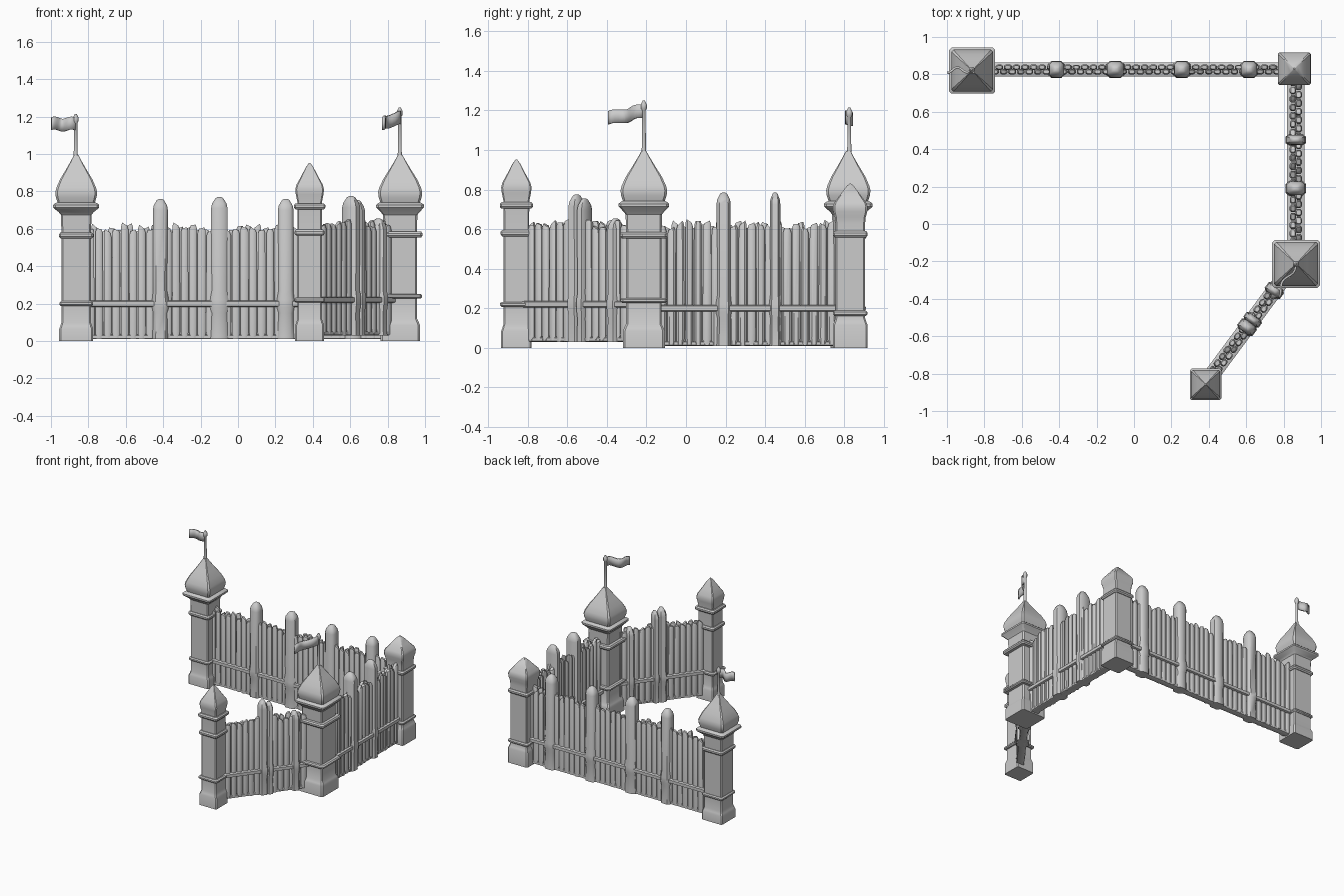
import bpy, bmesh, math, random
from mathutils import Vector, Matrix

if "Cube" in bpy.data.objects:
    bpy.data.objects.remove(bpy.data.objects["Cube"])

random.seed(7)


def finish(bm, name, angle=35):
    bmesh.ops.recalc_face_normals(bm, faces=bm.faces)
    me = bpy.data.meshes.new(name)
    bm.to_mesh(me)
    bm.free()
    me.shade_smooth()
    me.set_sharp_from_angle(angle=math.radians(angle))
    ob = bpy.data.objects.new(name, me)
    bpy.context.collection.objects.link(ob)
    return ob


def loft(bm, rows, mat, chamfer=0.12, slant=0.0):
    """Stack chamfered rectangles (half_x, half_y, z) into a closed solid."""
    k = 1 - chamfer
    shape = [(1, -k), (1, k), (k, 1), (-k, 1), (-1, k), (-1, -k), (-k, -1), (k, -1)]
    rings = []
    for i, (hx, hy, z) in enumerate(rows):
        s = slant if i >= len(rows) - 2 else 0
        rings.append([bm.verts.new(mat @ Vector((hx * a, hy * b, z + s * a))) for a, b in shape])
    for r0, r1 in zip(rings, rings[1:]):
        for i in range(8):
            j = (i + 1) % 8
            bm.faces.new((r0[i], r0[j], r1[j], r1[i]))
    bm.faces.new(rings[0][::-1])
    bm.faces.new(rings[-1])


def band(h, out, z, t=0.016):
    """Profile rows of a rounded moulding around a column of half width h."""
    return [(h, z - t), (out - 0.008, z - t), (out, z - t * 0.4),
            (out, z + t * 0.4), (out - 0.008, z + t), (h, z + t)]


def tower(name, x, y, col, base, base_z, low, high, rows_top):
    rows = [(base, 0.0), (base, base_z - 0.015), (base - 0.006, base_z), (col, base_z + 0.02)]
    rows += band(col, low[1], low[0], 0.013) + band(col, high[1], high[0]) + rows_top
    bm = bmesh.new()
    loft(bm, [(h, h, z) for h, z in rows], Matrix.Translation((x, y, 0)), 0.1)
    finish(bm, name, 30)


def flag(name, x, y, top, direction, length, droop):
    # pole with a rounded finial
    bm = bmesh.new()
    loft(bm, [(r, r, z) for r, z in ((0.014, 0.95), (0.01, 1.02), (0.009, top - 0.05),
         (0.015, top - 0.04), (0.015, top - 0.02), (0.005, top))],
         Matrix.Translation((x, y, 0)), 0.55)
    finish(bm, name + "_pole", 50)
    # waving cloth
    d = Vector((direction[0], direction[1], 0)).normalized()
    side = Vector((-d.y, d.x, 0))
    bm = bmesh.new()
    n, cols = 12, []
    for i in range(n + 1):
        t = i / n
        p = Vector((x, y, 0)) + d * (length * t) + side * (0.014 * math.sin(t * 8))
        mid = top - 0.055 - droop * t + 0.006 * math.sin(t * 9)
        cols.append([bm.verts.new(p + Vector((0, 0, mid + h))) for h in (0.034, 0, -0.034)])
    for a, b in zip(cols, cols[1:]):
        for j in range(2):
            bm.faces.new((a[j], b[j], b[j + 1], a[j + 1]))
    ob = finish(bm, name + "_cloth", 60)
    sol = ob.modifiers.new("thickness", "SOLIDIFY")
    sol.thickness, sol.offset = 0.012, 0


def fence(name, p, q, height, depth, posts, bottom=0.01, rail_z=0.2):
    p, q = Vector((*p, 0)), Vector((*q, 0))
    run = q - p
    length = run.length
    rot = Matrix.Rotation(math.atan2(run.y, run.x), 4, 'Z')

    def at(s, off=0):
        return Matrix.Translation(p) @ rot @ Matrix.Translation((s, off, 0))

    # two staggered rows of rough planks
    bm = bmesh.new()
    n = round(length / 0.046)
    pitch = length / n
    for row in (-1, 1):
        for i in range(n):
            s = (i + 0.5 + 0.25 * row) * pitch
            top = height + random.uniform(-0.022, 0.018)
            hx = pitch * random.uniform(0.44, 0.49)
            hy = depth * random.uniform(0.44, 0.5)
            low = bottom + random.uniform(0, 0.012)
            loft(bm, [(hx * 0.85, hy, low), (hx, hy, low + 0.03),
                      (hx * 0.96, hy, top - 0.02), (hx * 0.65, hy * 0.65, top)],
                 at(s, row * depth * 0.4), 0.5, random.uniform(-0.012, 0.012))
    finish(bm, name + "_planks", 40)

    # rail running through, visible on both faces, and a ground sill
    bm = bmesh.new()
    along = at(0) @ Matrix.Rotation(math.pi / 2, 4, 'Y')
    for z, h, r in ((rail_z, 0.017, depth + 0.008), (bottom + 0.012, 0.012, depth * 0.8)):
        loft(bm, [(h, r, 0), (h, r, length)],
             Matrix.Translation((0, 0, z)) @ along, 0.3)
    finish(bm, name + "_rails", 50)

    # taller posts with blunt tips
    bm = bmesh.new()
    for s, top, w in posts:
        d = depth + 0.012
        loft(bm, [(w, d, bottom), (w * 0.92, d * 0.95, 0.15), (w * 1.06, d * 1.1, rail_z - 0.02),
                  (w * 1.06, d * 1.1, rail_z + 0.02), (w * 0.92, d * 0.95, 0.27),
                  (w * 0.95, d, top - 0.06), (w * 0.85, d * 0.85, top - 0.035),
                  (w * 0.45, d * 0.45, top - 0.006), (w * 0.2, d * 0.2, top)], at(s), 0.4)
    finish(bm, name + "_posts", 45)


def big_roof(col, eave, bulge):
    """Flared cornice and curved onion-like pyramid."""
    return [(col, 0.675), (col + 0.012, 0.69), (eave - 0.01, 0.705), (eave, 0.715), (eave, 0.728),
            (eave - 0.012, 0.738), (bulge - 0.012, 0.742), (bulge - 0.003, 0.77), (bulge, 0.795),
            (bulge - 0.006, 0.82), (bulge * 0.77, 0.865), (bulge * 0.5, 0.915),
            (bulge * 0.27, 0.96), (0.012, 0.995)]


# towers
tower("left_flag_tower", -0.865, 0.82, 0.079, 0.091, 0.08, (0.2, 0.09), (0.565, 0.092),
      big_roof(0.082, 0.123, 0.112))
tower("right_flag_tower", 0.867, -0.213, 0.09, 0.106, 0.1, (0.24, 0.118), (0.57, 0.12),
      big_roof(0.092, 0.128, 0.118))
tower("corner_tower", 0.857, 0.83, 0.075, 0.088, 0.13, (0.175, 0.088), (0.575, 0.088),
      [(0.075, 0.63), (0.078, 0.66), (0.086, 0.69), (0.087, 0.715), (0.08, 0.735),
       (0.05, 0.775), (0.02, 0.815), (0.004, 0.83)])
tower("front_tower", 0.383, -0.857, 0.065, 0.077, 0.1, (0.22, 0.082), (0.58, 0.08),
      [(0.065, 0.69)] + band(0.066, 0.084, 0.72) +
      [(0.066, 0.745), (0.074, 0.785), (0.077, 0.81), (0.071, 0.835), (0.046, 0.88),
       (0.02, 0.93), (0.004, 0.952)])

# flags
flag("left_flag", -0.868, 0.825, 1.215, (-1, -0.02), 0.13, 0.0)
flag("right_flag", 0.865, -0.213, 1.25, (-0.5, -0.85), 0.2, 0.035)

# fences between the towers
fence("back_fence", (-0.8, 0.826), (0.8, 0.826), 0.608, 0.03,
      [(0.385, 0.76, 0.042), (0.7, 0.77, 0.046), (1.055, 0.76, 0.044), (1.415, 0.76, 0.044)])
fence("side_fence", (0.865, 0.77), (0.865, -0.13), 0.625, 0.038,
      [(0.32, 0.785, 0.028), (0.58, 0.785, 0.038)])
fence("angled_fence", (0.81, -0.275), (0.41, -0.815), 0.63, 0.034,
      [(0.1, 0.655, 0.03), (0.295, 0.755, 0.024), (0.345, 0.775, 0.032)], 0.03, 0.22)
